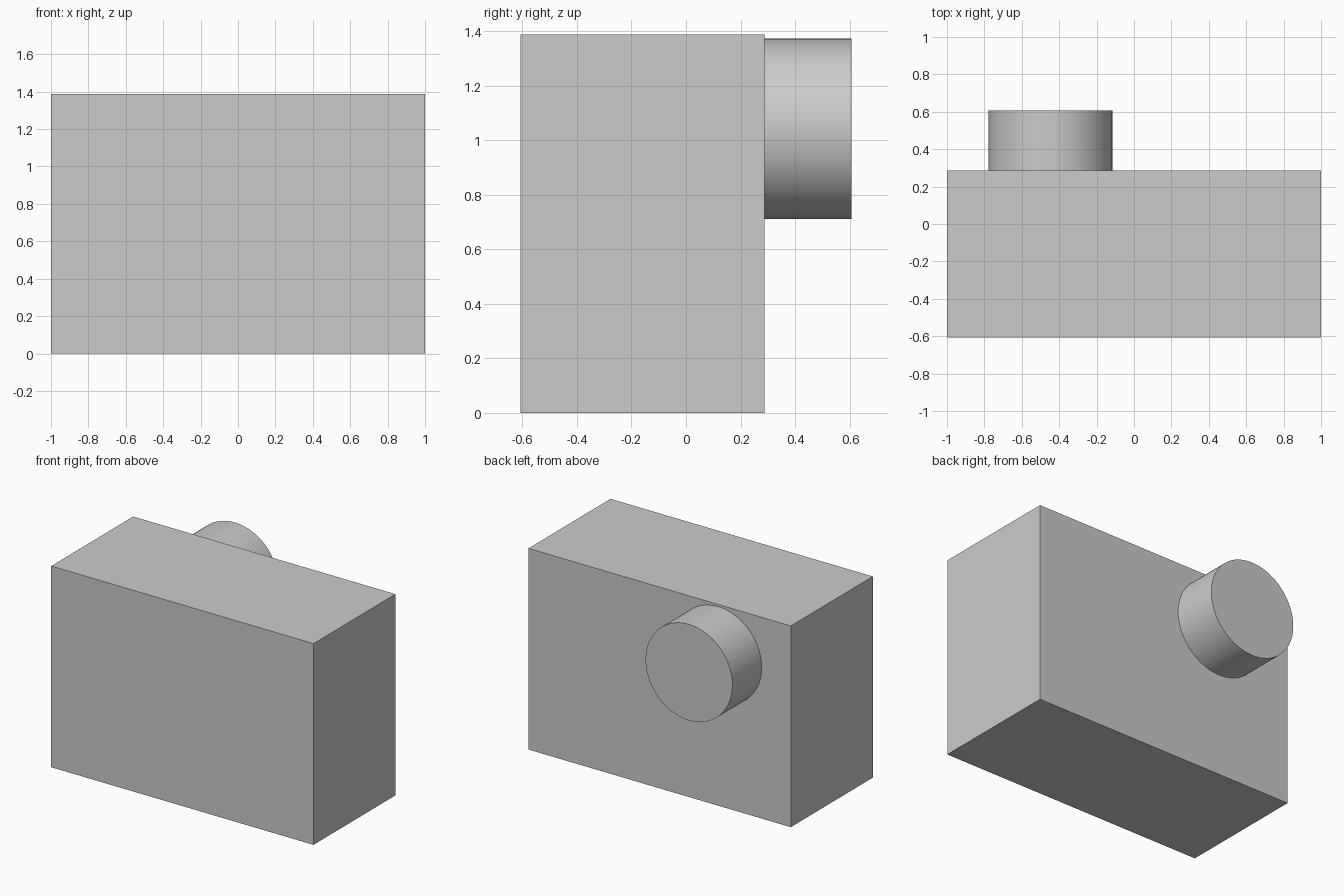
import bpy
import math

default = bpy.data.objects.get("Cube")
if default:
    bpy.data.objects.remove(default, do_unlink=True)

# Single plain grey
GREY = (0.6, 0.6, 0.6, 1.0)
grey = bpy.data.materials.new("plain_grey")
grey.use_nodes = True
grey.diffuse_color = GREY
grey.node_tree.nodes["Principled BSDF"].inputs["Base Color"].default_value = GREY

FRONT, JOIN, BACK = -0.606, 0.287, 0.606
HEIGHT = 1.387


def finish(name):
    obj = bpy.context.object
    obj.name = name
    obj.data.materials.append(grey)
    bpy.ops.object.transform_apply(location=False, rotation=True, scale=True)
    return obj


# Box body
bpy.ops.mesh.primitive_cube_add(size=1, location=(0, (FRONT + JOIN) / 2, HEIGHT / 2))
bpy.context.object.scale = (2, JOIN - FRONT, HEIGHT)
finish("body")

# Round boss on the back, upper right
bpy.ops.mesh.primitive_cylinder_add(
    vertices=96, radius=0.331, depth=BACK - JOIN,
    location=(-0.447, (JOIN + BACK) / 2, 1.041), rotation=(math.pi / 2, 0, 0))
finish("back_boss")
bpy.ops.object.shade_smooth_by_angle(angle=math.radians(30))
